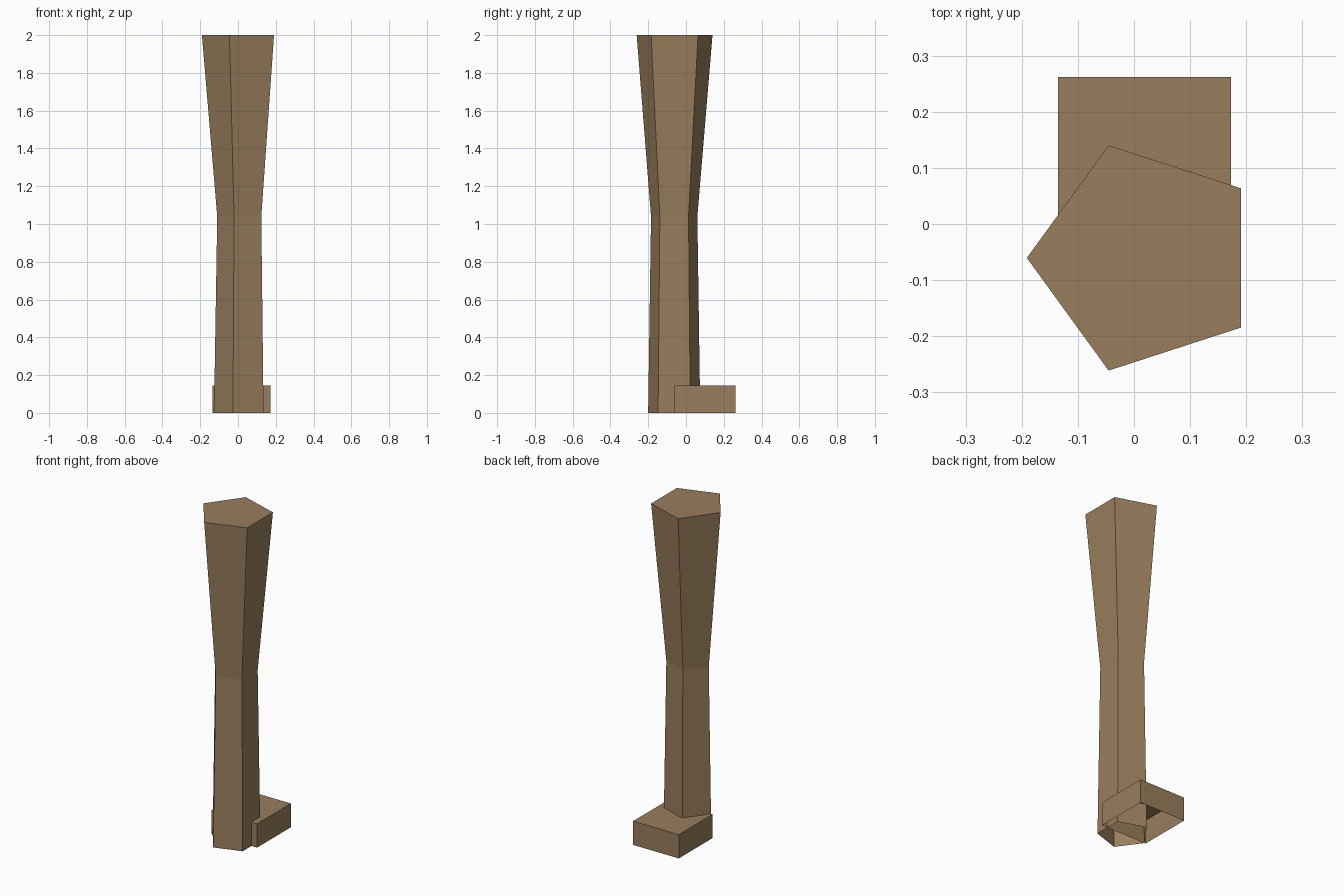
import bpy, bmesh, math

if "Cube" in bpy.data.objects:
    bpy.data.objects.remove(bpy.data.objects["Cube"])

wood = bpy.data.materials.new("tan_brown")
wood.diffuse_color = (0.32, 0.21, 0.11, 1)
wood.use_nodes = True
wood.node_tree.nodes["Principled BSDF"].inputs["Base Color"].default_value = wood.diffuse_color


def loft(name, rings):
    """Skin a stack of equal-sided rings, capped on top and open underneath."""
    bm = bmesh.new()
    loops = [[bm.verts.new(p) for p in ring] for ring in rings]
    for low, high in zip(loops, loops[1:]):
        n = len(low)
        for i in range(n):
            j = (i + 1) % n
            bm.faces.new((low[i], low[j], high[j], high[i]))
    bm.faces.new(loops[-1])
    mesh = bpy.data.meshes.new(name)
    bm.to_mesh(mesh)
    bm.free()
    mesh.materials.append(wood)
    obj = bpy.data.objects.new(name, mesh)
    bpy.context.collection.objects.link(obj)
    return obj


def pentagon(cx, cy, radius, z):
    angles = [math.radians(36 + 72 * i) for i in range(5)]
    return [(cx + radius * math.cos(a), cy + radius * math.sin(a), z) for a in angles]


def rectangle(x0, x1, y0, y1, z):
    return [(x0, y0, z), (x1, y0, z), (x1, y1, z), (x0, y1, z)]


# Five-sided leg, narrow at the middle and flared at the top
loft("leg", [
    pentagon(0.018, -0.0625, 0.145, 0.0),
    pentagon(0.019, -0.0625, 0.129, 1.04),
    pentagon(0.020, -0.0605, 0.211, 2.0),
])

# Box foot reaching backwards
loft("foot", [rectangle(-0.135, 0.173, -0.063, 0.262, z) for z in (0.0, 0.145)])
